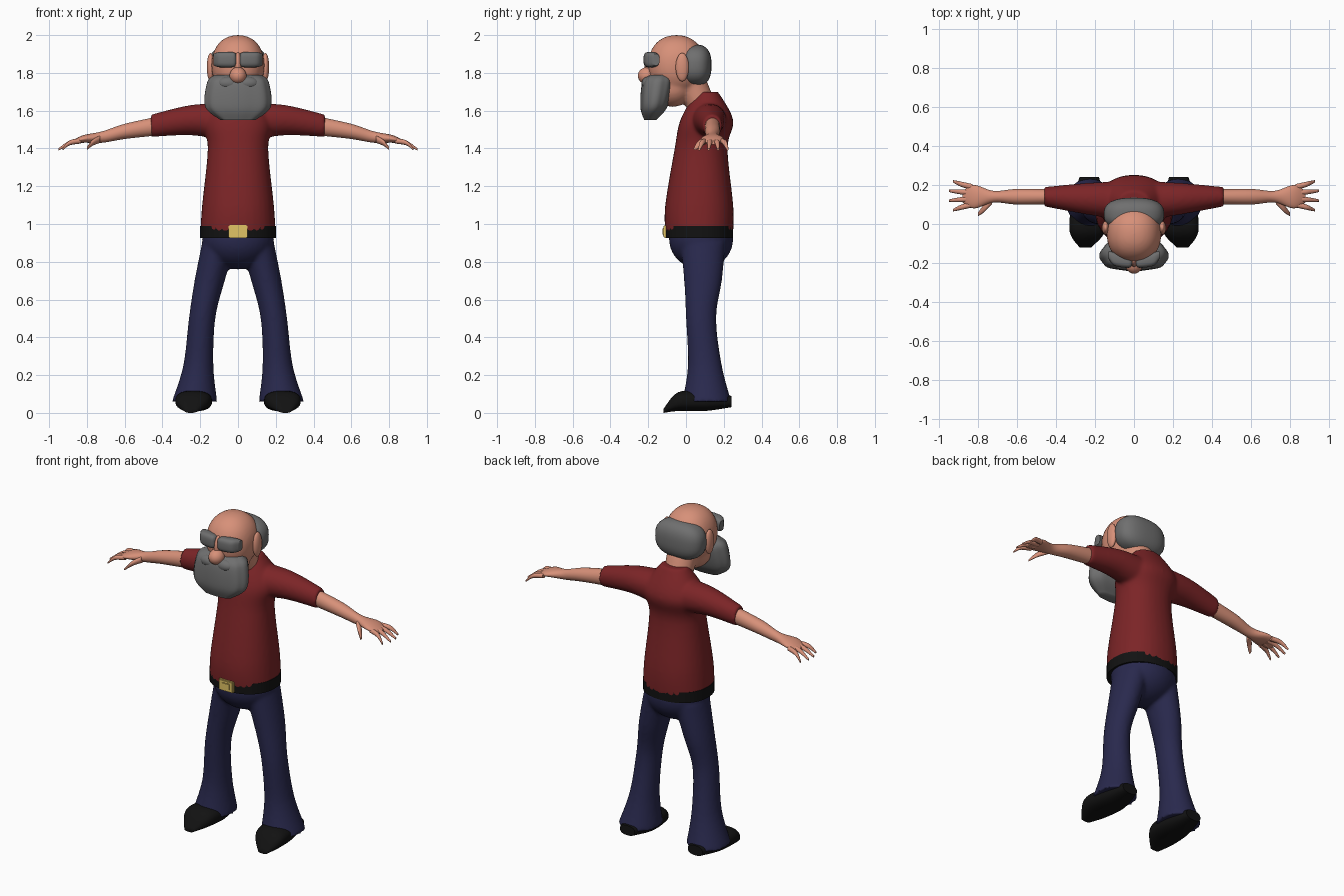
import bpy, bmesh, math
from mathutils import Vector

if "Cube" in bpy.data.objects:
    bpy.data.objects.remove(bpy.data.objects["Cube"])


def material(name, red, green, blue):
    mat = bpy.data.materials.new(name)
    mat.use_nodes = True
    mat.diffuse_color = (red, green, blue, 1)
    shader = mat.node_tree.nodes["Principled BSDF"]
    shader.inputs["Base Color"].default_value = mat.diffuse_color
    shader.inputs["Roughness"].default_value = 0.8
    return mat


SKIN = material("skin", 0.68, 0.28, 0.19)
RED = material("dark red cloth", 0.2, 0.018, 0.02)
NAVY = material("navy denim", 0.022, 0.022, 0.075)
BLACK = material("black leather", 0.006, 0.006, 0.006)
GREY = material("grey hair", 0.16, 0.16, 0.16)
GOLD = material("gold metal", 0.75, 0.55, 0.13)


def smooth_rows(rows, steps=6):
    """Interpolate the section rows with a Catmull-Rom spline."""
    points = [Vector(row) for row in rows]
    points = [points[0], *points, points[-1]]
    result = []
    for before, start, end, after in zip(points, points[1:], points[2:], points[3:]):
        leave, arrive = (end - before) / 2, (after - start) / 2
        for step in range(steps):
            t = step / steps
            ease = t * t * (3 - 2 * t)
            result.append(start.lerp(end, ease) + leave * t * (1 - t) ** 2
                          - arrive * t * t * (1 - t))
    return result + [points[-1]]


def loft(bm, rows, axis="z", side=1, power=2, ripple=0, sides=32):
    """Each row holds x, y, z and two half sizes of a section across the axis."""
    across = {"z": (0, 1), "x": (1, 2), "y": (0, 2)}[axis]
    rings = []
    for row in smooth_rows(rows):
        ring = []
        for index in range(sides):
            angle = math.tau * index / sides
            grow = 1 + ripple * math.cos(angle * 8)
            co = Vector(row[:3])
            for coord, size, wave in zip(across, row[3:], (math.cos(angle), math.sin(angle))):
                co[coord] += size * grow * math.copysign(abs(wave) ** (2 / power), wave)
            co.x *= side
            ring.append(bm.verts.new(co))
        rings.append(ring)
    for lower, upper in zip(rings, rings[1:]):
        for index in range(sides):
            bm.faces.new((lower[index - 1], lower[index], upper[index], upper[index - 1]))
    bm.faces.new(rings[0])
    bm.faces.new(rings[-1])


def blob(bm, centre, radii, side=1, power=2):
    """Rounded ball; a higher power makes it boxier."""
    ball = bmesh.ops.create_uvsphere(bm, u_segments=32, v_segments=20, radius=1)
    for vert in ball["verts"]:
        norm = sum(abs(c) ** power for c in vert.co) ** (1 / power)
        vert.co = Vector(centre) + vert.co / norm * Vector(radii)
        vert.co.x *= side


def block(bm, centre, size, bevel):
    cube = bmesh.ops.create_cube(bm, size=1)
    for vert in cube["verts"]:
        vert.co = Vector(centre) + vert.co * Vector(size)
    bmesh.ops.bevel(bm, geom=bm.edges[:], offset=bevel, segments=2, affect="EDGES")


def finish(bm, name, mat, blend=False):
    bmesh.ops.recalc_face_normals(bm, faces=bm.faces)
    mesh = bpy.data.meshes.new(name)
    bm.to_mesh(mesh)
    bm.free()
    mesh.materials.append(mat)
    ob = bpy.data.objects.new(name, mesh)
    bpy.context.collection.objects.link(ob)
    bpy.ops.object.select_all(action="DESELECT")
    ob.select_set(True)
    bpy.context.view_layer.objects.active = ob
    bpy.ops.object.shade_smooth_by_angle(angle=math.radians(50))
    if blend:  # merge overlapping volumes into one soft surface
        remesh = ob.modifiers.new("blend", "REMESH")
        remesh.mode = "VOXEL"
        remesh.voxel_size = 0.01
        remesh.use_smooth_shade = True
        relax = ob.modifiers.new("relax", "SMOOTH")
        relax.factor = 0.5
        relax.iterations = 8


def part(name, mat, shape, *args, **options):
    bm = bmesh.new()
    shape(bm, *args, **options)
    finish(bm, name, mat)


def pair(name, mat, shape, *args, **options):
    for label, side in (("left_", 1), ("right_", -1)):
        part(label + name, mat, shape, *args, side=side, **options)


# Shirt: torso and both sleeves
bm = bmesh.new()
loft(bm, [(0, .07, .95, .2, .18), (0, .07, 1.1, .19, .18), (0, .08, 1.4, .16, .14),
          (0, .11, 1.55, .18, .14), (0, .11, 1.7, .08, .06)], power=2.2)
for side in (1, -1):
    loft(bm, [(.06, .12, 1.54, .1, .1), (.25, .13, 1.55, .08, .08),
              (.46, .14, 1.52, .05, .06)], axis="x", side=side)
finish(bm, "shirt", RED, blend=True)

# Trousers: pelvis and flared legs
bm = bmesh.new()
blob(bm, (0, .08, .92), (.19, .17, .16))
for side in (1, -1):
    loft(bm, [(.1, .09, .9, .09, .12), (.15, .09, .7, .08, .1), (.19, .08, .5, .07, .08),
              (.21, .1, .25, .08, .09), (.23, .11, .06, .12, .13)], side=side)
finish(bm, "trousers", NAVY, blend=True)

# Shoes
pair("shoe", BLACK, loft, [(.25, -.12, .01, .03, .01), (.24, -.04, .06, .09, .05),
                           (.23, .1, .06, .09, .05), (.23, .24, .06, .05, .03)],
     axis="y", power=2.5)

# Belt and buckle
part("belt", BLACK, loft, [(0, .07, .925, .2, .18), (0, .07, .99, .2, .18)], power=2.2)
block_front = -.11
part("buckle", GOLD, block, (0, block_front, .96), (.1, .02, .07), .006)
part("buckle_plate", GOLD, block, (0, block_front - .01, .96), (.06, .01, .04), .004)

# Forearms with palms
pair("forearm", SKIN, loft, [(.42, .14, 1.52, .04, .05), (.6, .14, 1.49, .04, .04),
                             (.72, .14, 1.46, .03, .03), (.82, .14, 1.45, .06, .02),
                             (.88, .14, 1.43, .03, .01)], axis="x")

# Fingers fan out evenly from the palm, the middle ones longest
for index, name in enumerate(("index", "middle", "ring", "little")):
    spread = index - 1.5
    root, tip = .145 + .03 * spread, .145 + .05 * spread
    reach = .96 - .02 * abs(spread)
    pair(name + "_finger", SKIN, loft,
         [(.83, root, 1.44, .015, .014), (.89, (root + tip) / 2, 1.43, .013, .013),
          (reach, tip, 1.395, .006, .006)], axis="x", sides=12)
pair("thumb", SKIN, loft, [(.73, .12, 1.45, .02, .02), (.77, .08, 1.43, .02, .016),
                           (.8, .05, 1.4, .01, .008)], axis="x", sides=12)

# Neck, skull and jaw
bm = bmesh.new()
loft(bm, [(0, .1, 1.58, .08, .08), (0, .02, 1.76, .09, .09)])
blob(bm, (0, -.05, 1.84), (.14, .15, .16), power=2.2)
blob(bm, (0, -.07, 1.73), (.11, .11, .11))
finish(bm, "head", SKIN, blend=True)

# Face
part("nose", SKIN, blob, (0, -.205, 1.785), (.045, .05, .045))
part("nose_bridge", SKIN, blob, (0, -.18, 1.84), (.022, .04, .07))
pair("ear", SKIN, blob, (.145, -.02, 1.83), (.02, .035, .075))

# Hair, brows, moustache and beard
part("back_hair", GREY, blob, (0, .05, 1.84), (.155, .085, .11), power=2.6)
pair("eyebrow", GREY, loft, [(.01, -.195, 1.87, .02, .03), (.03, -.195, 1.87, .03, .04),
                             (.1, -.18, 1.87, .035, .04), (.13, -.16, 1.87, .02, .03)],
     axis="x", power=3)
pair("moustache", GREY, blob, (.05, -.2, 1.745), (.06, .035, .035))
part("beard", GREY, loft, [(0, -.19, 1.55, .09, .03), (0, -.17, 1.62, .17, .07),
                           (0, -.15, 1.75, .16, .08), (0, -.14, 1.79, .12, .05)],
     power=2.5, ripple=.02, sides=64)
